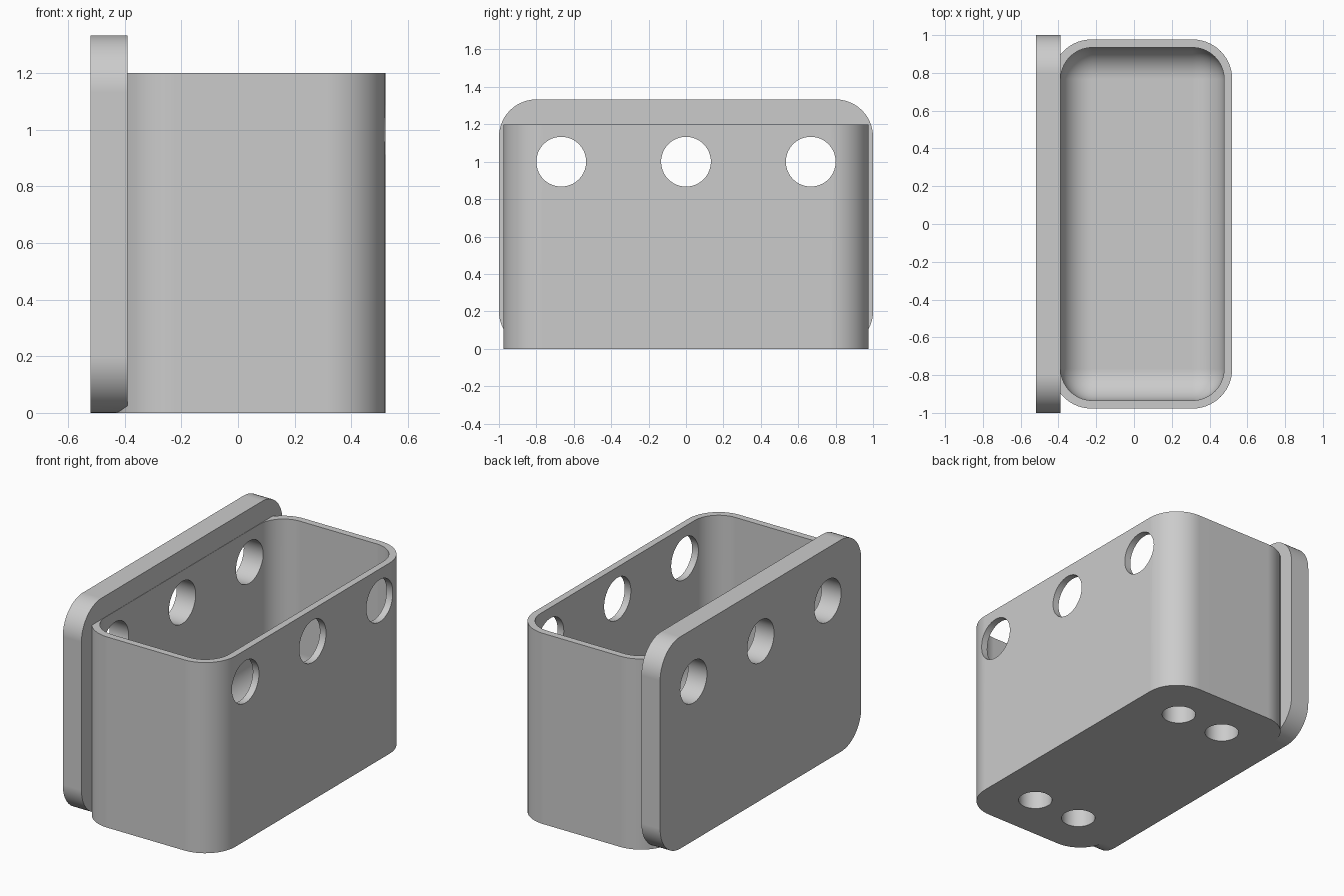
import bpy
import bmesh
from mathutils import Matrix, Vector

if "Cube" in bpy.data.objects:
    bpy.data.objects.remove(bpy.data.objects["Cube"], do_unlink=True)

grey = bpy.data.materials.new("grey plastic")
grey.use_nodes = True
colour = (0.6, 0.6, 0.6, 1)
grey.diffuse_color = colour
grey.node_tree.nodes["Principled BSDF"].inputs["Base Color"].default_value = colour


def finish(name, bm):
    bmesh.ops.recalc_face_normals(bm, faces=bm.faces)
    mesh = bpy.data.meshes.new(name)
    bm.to_mesh(mesh)
    bm.free()
    mesh.materials.append(grey)
    obj = bpy.data.objects.new(name, mesh)
    bpy.context.collection.objects.link(obj)
    return obj


def rounded_block(name, low, high, radius, axis, round_floor=False):
    """Block with the edges along one axis rounded, and optionally its floor edges."""
    low, high = Vector(low), Vector(high)
    bm = bmesh.new()
    bmesh.ops.create_cube(bm, size=1)
    for v in bm.verts:
        v.co = Vector(h if c > 0 else l for c, l, h in zip(v.co, low, high))
    edges = []
    for e in bm.edges:
        a, b = (v.co for v in e.verts)
        along = abs((a - b)[axis]) > 0.01
        on_floor = max(a.z, b.z) < low.z + 0.01
        if along or (round_floor and on_floor):
            edges.append(e)
    bmesh.ops.bevel(bm, geom=edges, offset=radius, offset_type='OFFSET',
                    segments=14, profile=0.5, affect='EDGES')
    return finish(name, bm)


def cylinder(name, centre, radius, depth, axis):
    bm = bmesh.new()
    turn = Matrix.Rotation(1.570796, 4, 'Y') if axis == 'X' else Matrix()
    bmesh.ops.create_cone(bm, cap_ends=True, segments=64, radius1=radius, radius2=radius,
                          depth=depth, matrix=Matrix.Translation(centre) @ turn)
    return finish(name, bm)


def combine(target, other, operation):
    mod = target.modifiers.new(operation, 'BOOLEAN')
    mod.object, mod.operation, mod.solver = other, operation, 'EXACT'
    bpy.context.view_layer.objects.active = target
    bpy.ops.object.modifier_apply(modifier=mod.name)
    bpy.data.objects.remove(other, do_unlink=True)


# Open bin with a filleted cavity
bin_body = rounded_block("wall_bin", (-0.435, -0.977, 0), (0.52, 0.977, 1.2), 0.21, 2)
cavity = rounded_block("cavity_cutter", (-0.388, -0.934, 0.2), (0.477, 0.934, 1.5),
                       0.167, 2, round_floor=True)
combine(bin_body, cavity, 'DIFFERENCE')

# Rounded mounting plate on the side
plate = rounded_block("mounting_plate", (-0.52, -1, 0), (-0.39, 1, 1.333), 0.2, 0)
combine(bin_body, plate, 'UNION')

for y in (-0.667, 0, 0.667):
    # Screw holes through the plate and the opposite wall
    combine(bin_body, cylinder("screw_hole", (0, y, 1), 0.133, 2, 'X'), 'DIFFERENCE')
    # Blind sockets under the floor, near the ends
    if y:
        for x in (-0.125, 0.21):
            combine(bin_body, cylinder("socket", (x, y, 0), 0.1, 0.27, 'Z'), 'DIFFERENCE')

# Smooth curved walls, crisp edges
bpy.ops.object.select_all(action='DESELECT')
bin_body.select_set(True)
bpy.context.view_layer.objects.active = bin_body
bpy.ops.object.shade_smooth_by_angle(angle=0.5)
normals = bin_body.modifiers.new("even shading", 'WEIGHTED_NORMAL')
normals.keep_sharp = True
